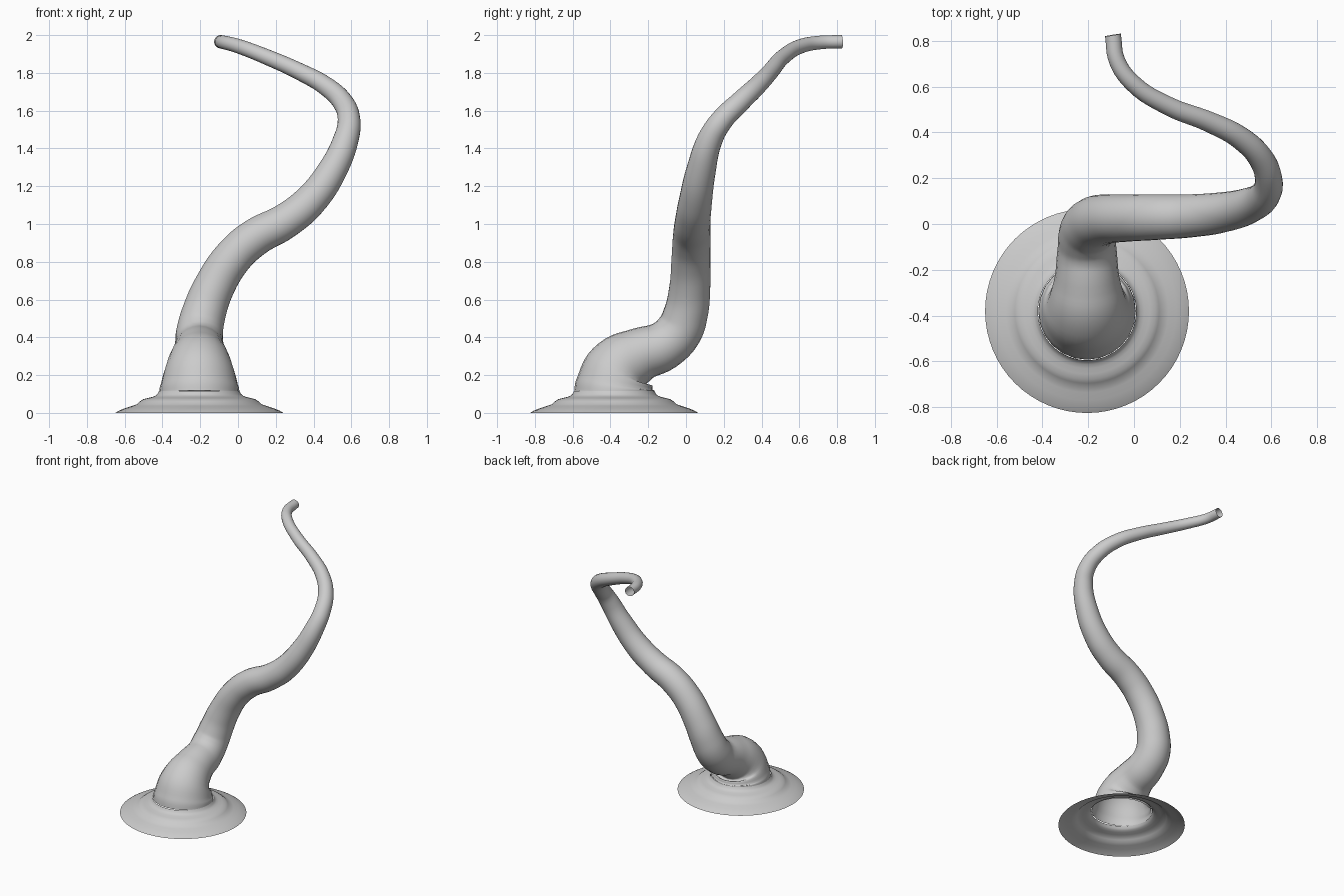
import bpy, bmesh, math
from mathutils import Vector

BASE = Vector((-0.205, -0.38, 0))

# Flared foot: open shell turned around the vertical axis
profile = [(0.445, 0), (0.425, 0.012), (0.39, 0.026), (0.355, 0.037), (0.33, 0.046),
           (0.315, 0.06), (0.298, 0.072), (0.275, 0.078), (0.25, 0.084),
           (0.233, 0.09), (0.222, 0.099), (0.214, 0.115)]
SIDES = 64
bm = bmesh.new()
rings = []
for r, z in profile:
    rings.append([bm.verts.new(BASE + Vector((r * math.cos(a), r * math.sin(a), z)))
                  for a in (2 * math.pi * i / SIDES for i in range(SIDES))])
for low, high in zip(rings, rings[1:]):
    for i in range(SIDES):
        j = (i + 1) % SIDES
        bm.faces.new((low[i], low[j], high[j], high[i]))
mesh = bpy.data.meshes.new("flared_foot")
bm.to_mesh(mesh)
bm.free()
mesh.shade_smooth()
foot = bpy.data.objects.new("flared_foot", mesh)
bpy.context.collection.objects.link(foot)

# Winding stalk: tapered open tube, each point is x, y, z, radius
path = [(-0.205, -0.38, 0.105, 0.213), (-0.205, -0.377, 0.15, 0.204),
        (-0.205, -0.35, 0.235, 0.178), (-0.205, -0.25, 0.305, 0.145),
        (-0.205, -0.12, 0.355, 0.13), (-0.203, -0.04, 0.43, 0.124),
        (-0.18, 0.0, 0.53, 0.117), (-0.13, 0.02, 0.66, 0.109),
        (-0.03, 0.026, 0.82, 0.103), (0.085, 0.03, 0.925, 0.1),
        (0.25, 0.036, 1.015, 0.094), (0.38, 0.05, 1.12, 0.088),
        (0.5, 0.08, 1.285, 0.078), (0.572, 0.128, 1.45, 0.067),
        (0.588, 0.19, 1.55, 0.06), (0.555, 0.285, 1.645, 0.055),
        (0.465, 0.375, 1.73, 0.05), (0.33, 0.445, 1.805, 0.045),
        (0.15, 0.515, 1.885, 0.041), (0.0, 0.61, 1.942, 0.038),
        (-0.073, 0.71, 1.961, 0.036), (-0.092, 0.825, 1.965, 0.035)]
curve = bpy.data.curves.new("winding_stalk", 'CURVE')
curve.dimensions = '3D'
curve.bevel_depth = 1.0
curve.bevel_resolution = 10
curve.resolution_u = 6
curve.use_fill_caps = False
spline = curve.splines.new('BEZIER')
spline.radius_interpolation = 'CARDINAL'
spline.bezier_points.add(len(path) - 1)
for point, (x, y, z, r) in zip(spline.bezier_points, path):
    point.co = (x, y, z)
    point.radius = r
    point.handle_left_type = point.handle_right_type = 'AUTO'
spline.use_smooth = True
stalk = bpy.data.objects.new("winding_stalk", curve)
bpy.context.collection.objects.link(stalk)
